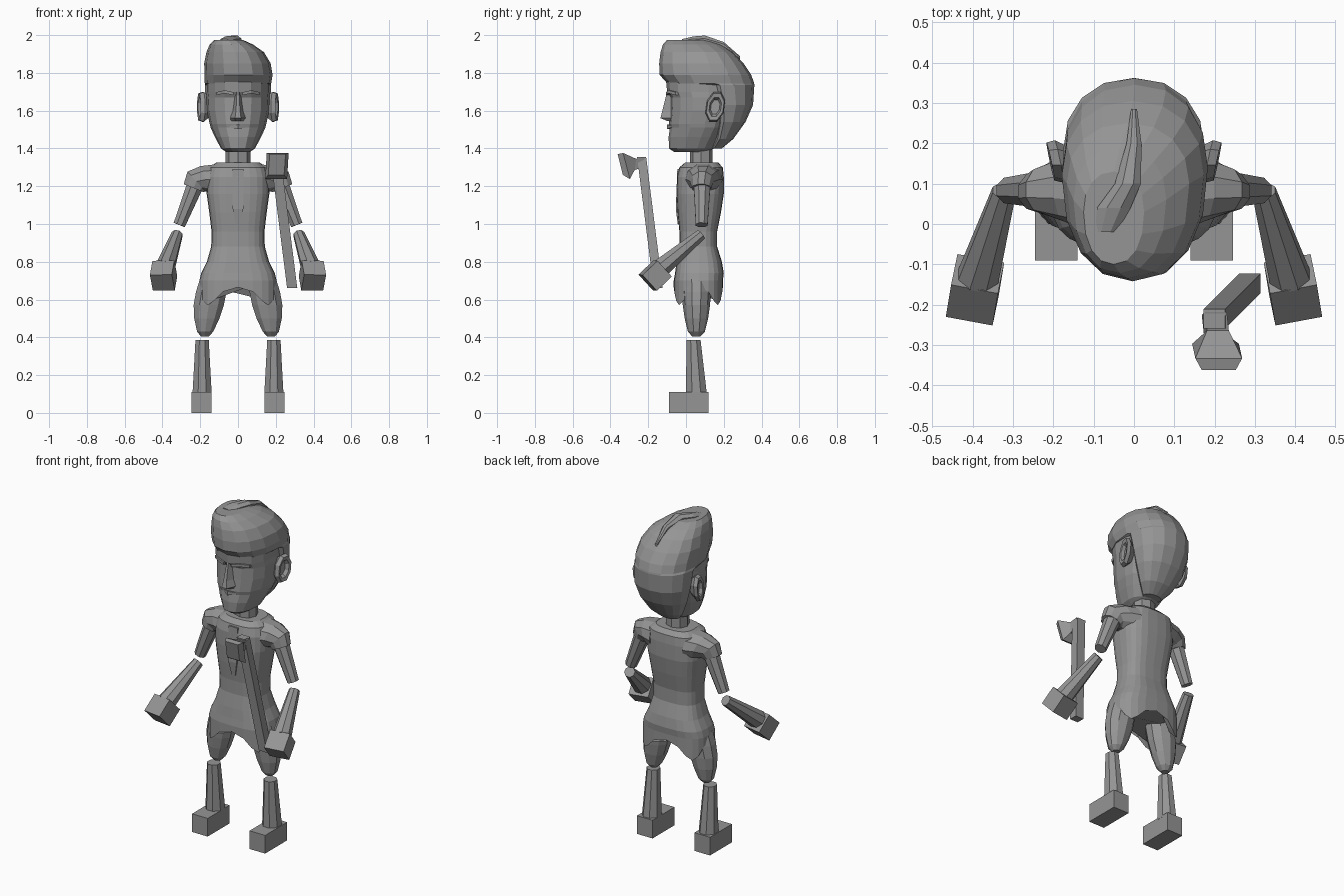
import bpy, bmesh, math
from mathutils import Vector as V

grey = bpy.data.materials.new("plain_grey")
grey.diffuse_color = (0.3, 0.3, 0.3, 1)


def make(name, rings):
    """Skin a list of equal-length point rings and cap both ends."""
    bm = bmesh.new()
    rows = [[bm.verts.new(p) for p in r] for r in rings]
    n = len(rows[0])
    for a, b in zip(rows, rows[1:]):
        for i in range(n):
            bm.faces.new((a[i], a[(i + 1) % n], b[(i + 1) % n], b[i]))
    bm.faces.new(rows[0])
    bm.faces.new(rows[-1])
    bmesh.ops.recalc_face_normals(bm, faces=bm.faces)
    me = bpy.data.meshes.new(name)
    bm.to_mesh(me)
    bm.free()
    me.materials.append(grey)
    ob = bpy.data.objects.new(name, me)
    bpy.context.collection.objects.link(ob)
    return ob


def both(name, rings):
    """Build a left part and its mirrored right twin."""
    make(name + "_left", rings)
    make(name + "_right", [[V((-p[0], p[1], p[2])) for p in r] for r in rings])


def spow(c, p):
    return math.copysign(abs(c) ** p, c)


def slab(z, yf, yb, w, ym, xo=0, n=16, p=0.9):
    """Level ring with separate front and back depth about ym."""
    out = []
    for i in range(n):
        t = math.tau * i / n
        c, s = spow(math.cos(t), p), spow(math.sin(t), p)
        out.append(V((xo + w * s, ym - c * (ym - yf) if c > 0 else ym - c * (yb - ym), z)))
    return out


def oval(c, u, v, n=8):
    """Ring about c spanned by vectors u and v."""
    c, u, v = V(c), V(u), V(v)
    return [c + u * math.cos(math.tau * (i + .5) / n) + v * math.sin(math.tau * (i + .5) / n)
            for i in range(n)]


def quad(c, u, v):
    c, u, v = V(c), V(u), V(v)
    return [c + u + v, c - u + v, c - u - v, c + u - v]


# Head: chin, jaw, eye sockets, forehead
make("head", [slab(*r) for r in (
    (1.38, -.06, .11, .06, .05), (1.40, -.09, .15, .09, .06), (1.46, -.092, .19, .122, .08),
    (1.51, -.085, .22, .145, .10), (1.53, -.09, .23, .15, .10), (1.60, -.085, .26, .165, .12),
    (1.67, -.082, .27, .168, .12), (1.70, -.10, .28, .165, .12), (1.80, -.11, .28, .165, .12))])

# Hair: back mass, then the top swept over the forehead
make("hair", [slab(*r) for r in (
    (1.40, .13, .19, .06, .15), (1.45, .15, .25, .105, .18), (1.54, .16, .315, .148, .20),
    (1.63, .17, .355, .170, .20), (1.735, .14, .362, .176, .18), (1.745, -.10, .361, .176, .15),
    (1.79, -.14, .345, .180, .14, .003), (1.85, -.142, .305, .176, .12, -.003),
    (1.91, -.135, .25, .152, .10, -.015), (1.95, -.122, .19, .115, .06, -.035),
    (1.975, -.10, .13, .075, .03, -.05))])
make("hair_crest", [oval(c, (w, 0, 0), (0, 0, h)) for c, w, h in (
    ((.0, .285, 1.88), .008, .01), ((.0, .20, 1.945), .02, .02), ((-.015, .10, 1.97), .035, .03),
    ((-.05, .04, 1.97), .045, .025), ((-.07, -.02, 1.965), .03, .015))])

# Ears, outer rim with a hollow inside
ear_u, ear_v = V((.012, .055, 0)), V((0, .012, .09))
both("ear", [oval((x, .155, 1.62), ear_u * s, ear_v * s) for x, s in
             ((.15, .6), (.185, .95), (.207, .85), (.204, .6), (.185, .45))])

# Face: nose, brows, lips
make("nose", [[V((-w, -.07, z)), V((-w * .35, y, z)), V((w * .35, y, z)), V((w, -.07, z))]
              for z, y, w in ((1.545, -.098, .042), (1.56, -.135, .045), (1.60, -.125, .03),
                              (1.70, -.10, .016))])
both("brow", [quad((x, y, z), (0, .02, 0), (0, 0, .008)) for x, y, z in
              ((.025, -.085, 1.69), (.07, -.075, 1.70), (.115, -.035, 1.69))])
make("lips", [quad((x, y, 1.515), (0, .015, 0), (0, 0, h)) for x, y, h in
              ((-.045, -.062, .004), (0, -.085, .012), (.045, -.062, .004))])

# Neck
make("neck", [slab(z, .02, .14, .065, .08, 0, 8) for z in (1.29, 1.42)])

# Shirt: the hem dips at four corners and arches at front, back and sides
shirt = [slab(*r, 0, 24, .7) for r in (
    (.68, -.065, .195, .205, .07), (.74, -.058, .2, .195, .07), (.80, -.05, .19, .165, .07),
    (.88, -.035, .165, .142, .07), (.96, -.035, .165, .140, .07), (1.06, -.045, .185, .152, .07),
    (1.16, -.05, .2, .166, .075), (1.25, -.048, .2, .165, .08), (1.30, -.035, .195, .15, .085),
    (1.325, -.005, .17, .115, .085))]
hem = []
for i, p in enumerate(shirt[0]):
    dip = .5 - .5 * math.cos(4 * math.tau * i / 24)
    hem.append(V((p.x * 1.0, p.y, .665 - .095 * dip)))
inner = [V((p.x * .8, .07 + (p.y - .07) * .8, p.z + .03)) for p in hem]
shirt[0] = [V((p.x, p.y, .70)) for p in shirt[0]]
make("shirt", [inner, hem] + shirt)
make("tie", [quad((0, y, z), (w, 0, 0), (0, .008, 0)) for z, y, w in
             ((1.0, -.036, .012), (1.08, -.046, .028), (1.29, -.038, .03))])

# Sleeves
both("sleeve", [oval(c, u, v, 10) for c, u, v in (
    ((.11, .09, 1.235), (.01, 0, .085), (0, .105, 0)),
    ((.17, .09, 1.235), (.03, 0, .075), (0, .085, 0)),
    ((.22, .085, 1.225), (.05, 0, .055), (0, .062, 0)),
    ((.235, .08, 1.19), (.055, 0, .022), (0, .052, 0)))])


def limb(name, a, b, ra, rb, side):
    """Eight-sided tapered limb from a to b."""
    a, b = V(a), V(b)
    u = V(side).normalized()
    v = (b - a).cross(u).normalized()
    u = v.cross(b - a).normalized()
    both(name, [oval(a, u * ra, v * ra), oval(b, u * rb, v * rb)])


# Arms and block hands
limb("upper_arm", (.225, .085, 1.21), (.311, .083, .995), .048, .034, (1, 0, 0))
limb("forearm", (.322, .08, .945), (.387, -.135, .765), .031, .054, (1, 0, 0))
axis = V((.12, -.72, -.68)).normalized()
side = V((.97, .2, 0)).normalized()
up = side.cross(axis).normalized()
side = axis.cross(up)
mid = V((.394, -.163, .727))
both("hand", [quad(mid + axis * d, side * .059, up * .057) for d in (-.055, .055)])

# Legs and block feet
both("thigh", [oval((x, .055, z), (rx, 0, 0), (0, ry, 0), 10) for z, x, rx, ry in (
    (.405, .175, .022, .022), (.43, .174, .045, .045), (.50, .165, .07, .062),
    (.57, .155, .084, .072), (.64, .142, .085, .078), (.71, .125, .08, .08))])
both("shin", [oval((.19, y, z), (rx, 0, 0), (0, ry, 0)) for z, y, rx, ry in
              ((.10, .055, .055, .06), (.387, .04, .038, .04))])
both("foot", [quad((.1925, .015, z), (.0525, 0, 0), (0, .105, 0)) for z in (0, .11)])

# Hammer: leaning handle and flared head
make("hammer_handle", [quad(c, (.027, 0, 0), (0, .024, 0)) for c in
                       ((.287, -.147, .66), (.199, -.235, 1.355))])
make("hammer_head", [quad(c, (w, 0, 0), (.004, d, h)) for c, w, d, h in (
    ((.199, -.222, 1.33), .027, .004, .026), ((.204, -.268, 1.315), .027, .004, .03),
    ((.206, -.315, 1.307), .058, -.018, .069), ((.206, -.348, 1.315), .042, -.014, .055))])
